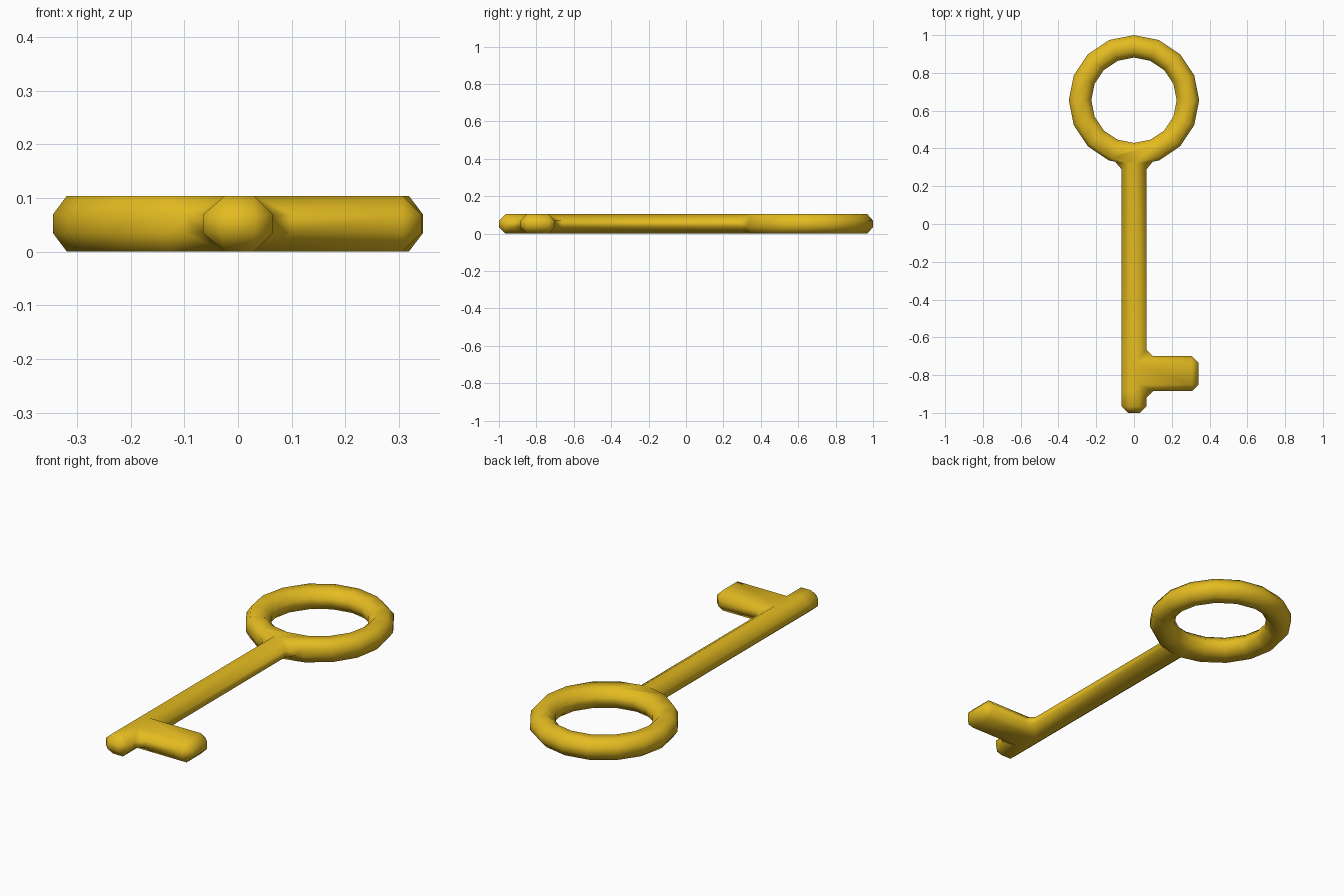
import bpy, bmesh
from math import cos, sin, pi

if "Cube" in bpy.data.objects:
    bpy.data.objects.remove(bpy.data.objects["Cube"])

HEIGHT, BEVEL = 0.104, 0.035
SEGS, CY, R_OUT, R_IN = 16, 0.655, 0.345, 0.226
HALF = 0.065                                    # shaft half width
BIT_TOP, BIT_BOTTOM, BIT_X = -0.70, -0.885, 0.342

bm = bmesh.new()


def vert(x, y):
    return bm.verts.new((x, y, 0))


def circle(r):
    # starts at the bottom, where the shaft joins
    angles = [-pi / 2 + 2 * pi * i / SEGS for i in range(SEGS)]
    return [(r * cos(a), CY + r * sin(a)) for a in angles]


# Ring handle: quads all round, except the two segments at the shaft
inner = [vert(*p) for p in circle(R_IN)]
outer_pts = circle(R_OUT)
outer = [None] + [vert(*p) for p in outer_pts[1:]]
for i in range(1, SEGS - 1):
    bm.faces.new((inner[i], outer[i], outer[i + 1], inner[i + 1]))

# Shaft: pairs of left and right points from the ring down to the tip
(x0, y0), (x1, y1) = outer_pts[:2]
join_y = y0 + (y1 - y0) * HALF / x1
levels = [(vert(-HALF, y), vert(HALF, y)) for y in (join_y, BIT_TOP, BIT_BOTTOM, -1.0)]
for (a, b), (c, d) in zip(levels, levels[1:]):
    bm.faces.new((a, c, d, b))
left, right = levels[0]
bm.faces.new((inner[-1], outer[-1], left, right, outer[1], inner[1], inner[0]))

# Bit: the tooth on the right of the shaft
bm.faces.new((levels[1][1], levels[2][1], vert(BIT_X, BIT_BOTTOM), vert(BIT_X, BIT_TOP)))

# Give the outline thickness
ext = bmesh.ops.extrude_face_region(bm, geom=bm.faces[:], use_keep_orig=True)
top = [g for g in ext["geom"] if isinstance(g, bmesh.types.BMVert)]
bmesh.ops.translate(bm, verts=top, vec=(0, 0, HEIGHT))
bmesh.ops.recalc_face_normals(bm, faces=bm.faces[:])

mesh = bpy.data.meshes.new("key")
bm.to_mesh(mesh)
bm.free()
mesh.shade_smooth()
key = bpy.data.objects.new("key", mesh)
bpy.context.collection.objects.link(key)

# One-step chamfer on every sharp edge
bev = key.modifiers.new("chamfer", 'BEVEL')
bev.width = BEVEL
bev.segments = 1
bev.limit_method = 'ANGLE'
bev.angle_limit = pi / 6
bev.use_clamp_overlap = False

gold = bpy.data.materials.new("gold")
gold.diffuse_color = (0.78, 0.50, 0.015, 1)
gold.use_nodes = True
gold.node_tree.nodes["Principled BSDF"].inputs["Base Color"].default_value = gold.diffuse_color
mesh.materials.append(gold)
